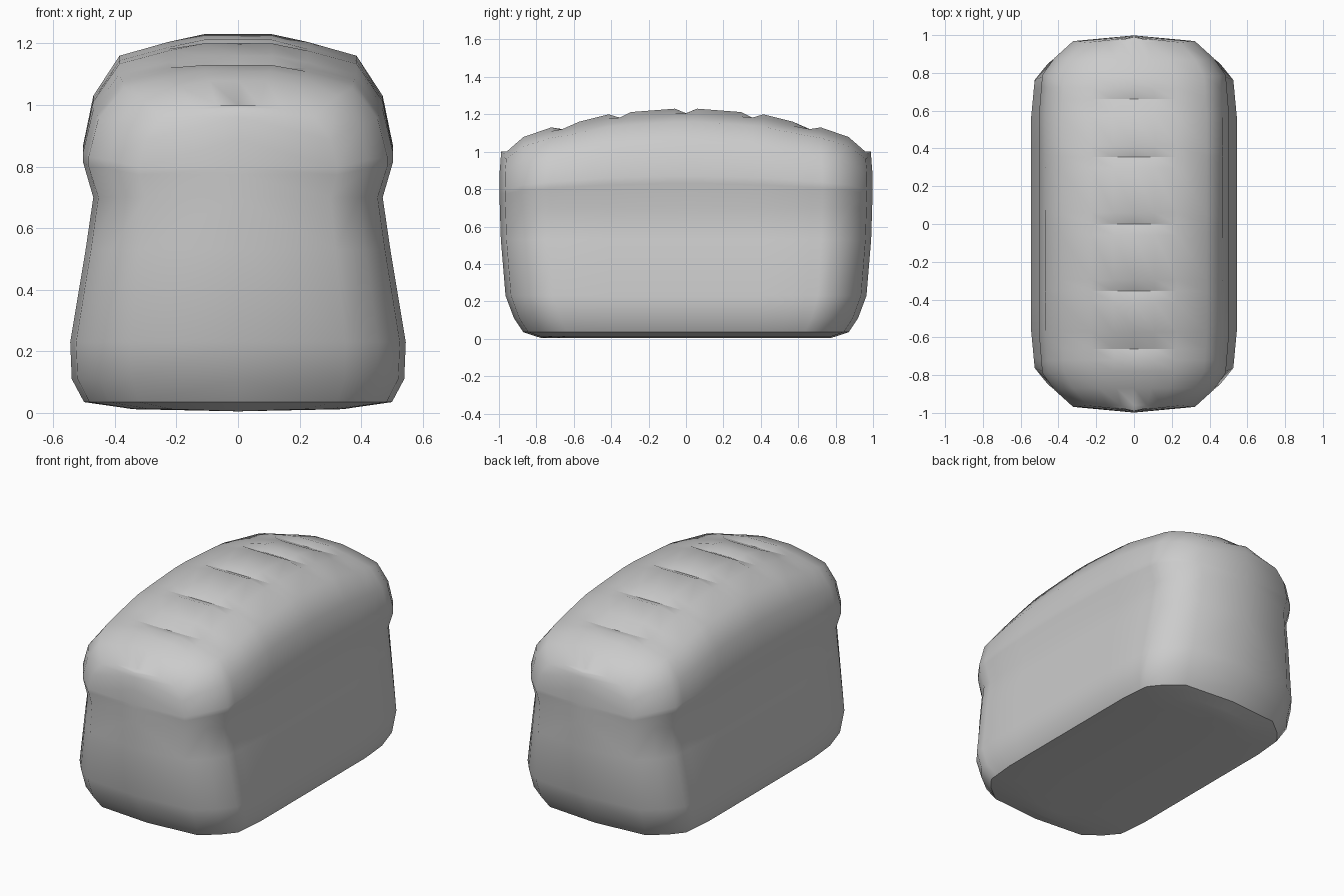
import bpy, bmesh

cube = bpy.data.objects.get("Cube")
if cube:
    bpy.data.objects.remove(cube, do_unlink=True)

# Half cross-section from base centre to crown centre: half width, height
PROFILE = [(0, .005), (.34, .012), (.50, .035), (.54, .11), (.545, .23),
           (.495, .53), (.47, .70), (.503, .83), (.503, .87), (.47, 1.03),
           (.385, 1.16), (.225, 1.205), (.11, 1.23), (0, 1.23)]
# Half length by height, crown height by length, width factor by length
LENGTH = [(.005, .80), (.012, .80), (.035, .87), (.11, .92), (.23, .965),
          (.53, .99), (.85, 1.0), (.97, .99), (1.23, .985)]
CROWN = [(0, 1.23), (.06, 1.23), (.30, 1.212), (.42, 1.20), (.60, 1.155),
         (.73, 1.13), (.89, 1.075), (.97, 1.0), (1.0, .97)]
WIDTH = [(0, 1), (.58, 1), (.79, .965), (.86, .88), (.97, .64), (1, .5)]
SLITS = (0, .36, .67)
STATIONS = [0, .06, .30, .36, .42, .58, .67, .73, .79, .88, .97]
SHOULDER = .70


def interp(table, v):
    """Piecewise linear lookup."""
    for (a, fa), (b, fb) in zip(table, table[1:]):
        if v <= b:
            return fa + (fb - fa) * max(0, v - a) / (b - a)
    return table[-1][1]


def loaf_point(x, z, t, side):
    """Place one cross-section point at station t along the loaf."""
    s = abs(t)
    if z > SHOULDER:
        squash = (interp(CROWN, s) - SHOULDER) / (1.23 - SHOULDER)
        z_new = SHOULDER + (z - SHOULDER) * squash
    else:
        z_new = z
    if z > 1.2 and x < .2 and s in SLITS:
        z_new -= .024
    return (side * x * interp(WIDTH, s), t * interp(LENGTH, z_new), z_new)


bm = bmesh.new()
stations = [-t for t in reversed(STATIONS[1:])] + STATIONS
n = len(PROFILE)
loop = [(k, 1) for k in range(n)] + [(k, -1) for k in range(n - 2, 0, -1)]

# Crust: rings joined along the length
rings = []
for t in stations:
    rings.append([bm.verts.new(loaf_point(*PROFILE[k], t, side)) for k, side in loop])
for a, b in zip(rings, rings[1:]):
    for i in range(len(loop)):
        j = (i + 1) % len(loop)
        bm.faces.new((a[i], a[j], b[j], b[i]))

# Bulging ends: strips joining both sides through a centre line
for ring, sign in ((rings[0], -1), (rings[-1], 1)):
    mid = [ring[0]]
    for k in range(1, n - 1):
        z = ring[k].co.z
        mid.append(bm.verts.new((0, sign * max(interp(LENGTH, z), abs(ring[k].co.y)), z)))
    mid.append(ring[n - 1])
    for half in (ring[:n], [ring[0]] + ring[:n - 2:-1]):
        for k in range(n - 1):
            corners = []
            for v in (half[k], half[k + 1], mid[k + 1], mid[k]):
                if v not in corners:
                    corners.append(v)
            if len(corners) > 2:
                bm.faces.new(corners)

bmesh.ops.recalc_face_normals(bm, faces=bm.faces)
for f in bm.faces:
    f.smooth = True
# Sharp rim around the base
for e in bm.edges:
    if all(abs(v.co.z - .035) < .002 for v in e.verts):
        e.smooth = False
# Sharp valley in each slit
for t, ring in zip(stations, rings):
    if abs(t) in SLITS:
        valley = set(ring[n - 3:n + 2])
        for e in bm.edges:
            if e.verts[0] in valley and e.verts[1] in valley:
                e.smooth = False

mesh = bpy.data.meshes.new("bread_loaf")
bm.to_mesh(mesh)
bm.free()

grey = bpy.data.materials.new("plain grey")
grey.use_nodes = True
colour = (.6, .6, .6, 1)
grey.diffuse_color = colour
grey.node_tree.nodes["Principled BSDF"].inputs["Base Color"].default_value = colour
mesh.materials.append(grey)
loaf = bpy.data.objects.new("bread_loaf", mesh)
bpy.context.scene.collection.objects.link(loaf)
